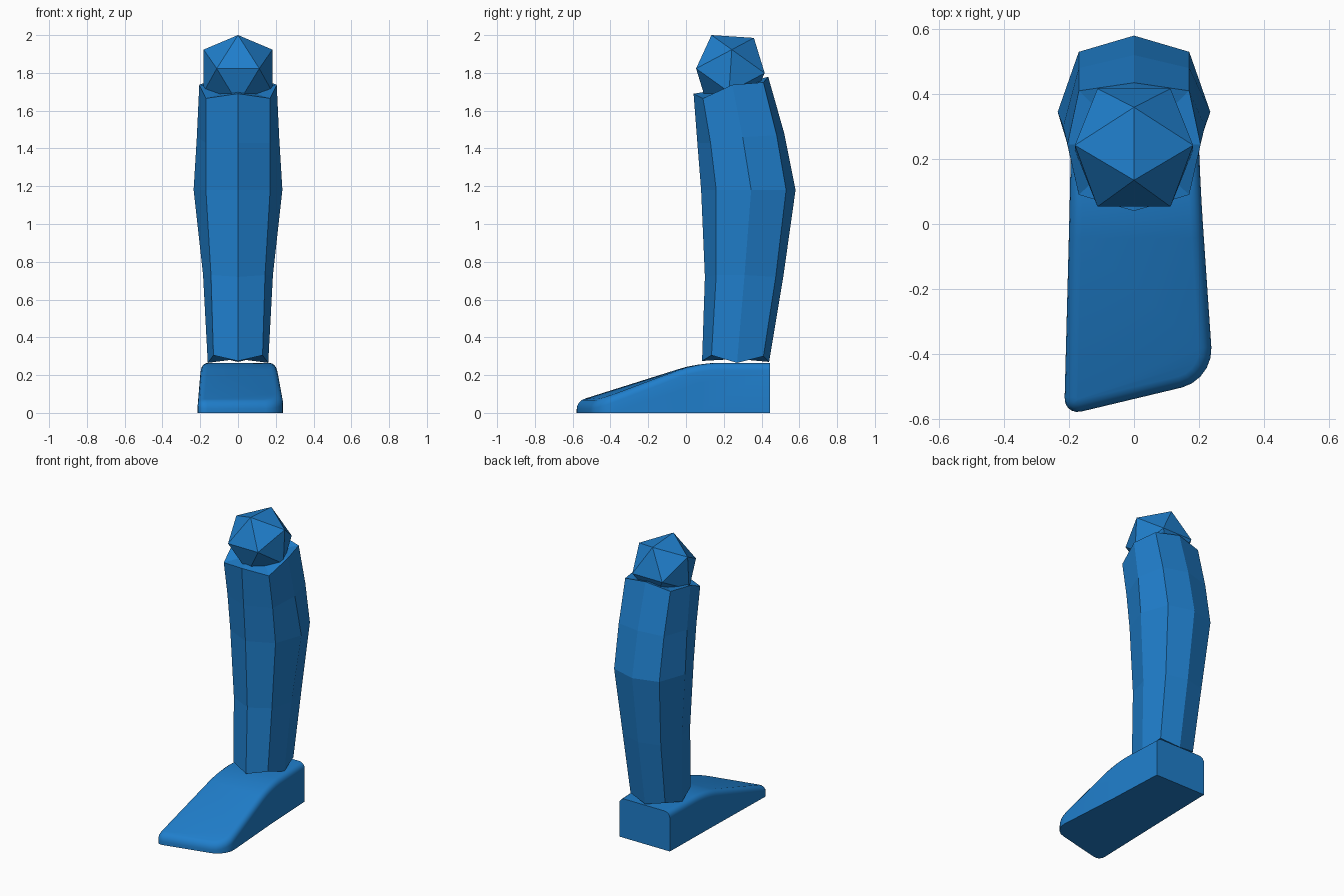
import bpy, bmesh, math
from mathutils import Matrix, Vector

if "Cube" in bpy.data.objects:
    bpy.data.objects.remove(bpy.data.objects["Cube"])

blue = bpy.data.materials.new("blue")
blue.diffuse_color = (0.014, 0.21, 0.6, 1)
blue.use_nodes = True
blue.node_tree.nodes["Principled BSDF"].inputs["Base Color"].default_value = blue.diffuse_color


def finish(bm, name, smooth=False):
    bmesh.ops.recalc_face_normals(bm, faces=bm.faces[:])
    me = bpy.data.meshes.new(name)
    bm.to_mesh(me)
    bm.free()
    ob = bpy.data.objects.new(name, me)
    bpy.context.collection.objects.link(ob)
    me.materials.append(blue)
    if smooth:
        bpy.ops.object.select_all(action='DESELECT')
        ob.select_set(True)
        bpy.context.view_layer.objects.active = ob
        bpy.ops.object.shade_smooth_by_angle(angle=math.radians(35))
    return ob


# Knee: tilted icosahedron
bm = bmesh.new()
bmesh.ops.create_icosphere(
    bm, subdivisions=1, radius=0.214,
    matrix=Matrix.Translation((0, 0.235, 1.811))
    @ Matrix.Rotation(math.radians(27.9), 4, 'X')
    @ Matrix.Rotation(math.radians(90), 4, 'Z'))
finish(bm, "knee_joint")

# Shin: eight-sided loft; each ring gives (y, z) from front to back,
# plus the half widths of the diagonal and the outer corners
rings = [
    ([(.085, .275), (.135, .305), (.27, .265), (.41, .30), (.44, .27)], .13, .16),
    ([(.10, .72), (.16, .73), (.31, .73), (.475, .72), (.515, .72)], .143, .185),
    ([(.08, 1.18), (.16, 1.18), (.345, 1.18), (.53, 1.18), (.58, 1.18)], .17, .235),
    ([(.06, 1.43), (.13, 1.43), (.30, 1.46), (.48, 1.47), (.52, 1.48)], .17, .218),
    ([(.04, 1.69), (.09, 1.665), (.245, 1.737), (.41, 1.75), (.435, 1.78)], .17, .205),
]
bm = bmesh.new()
loops = []
for pts, diag, outer in rings:
    xs = [0, diag, outer, diag, 0]
    right = [(x, y, z) for x, (y, z) in zip(xs, pts)]
    left = [(-x, y, z) for x, y, z in right[3:0:-1]]
    loops.append([bm.verts.new(p) for p in right + left])
for a, b in zip(loops, loops[1:]):
    for i in range(8):
        j = (i + 1) % 8
        bm.faces.new((a[i], a[j], b[j], b[i]))
for loop in (loops[0], loops[-1]):
    mid = bm.verts.new(sum((v.co for v in loop), Vector()) / 8)
    for i in range(8):
        bm.faces.new((loop[i], loop[(i + 1) % 8], mid))
finish(bm, "shin")

# Foot: wedge with (left x, left y, right x, right y, height) stations
stations = [(-.19, .445, .19, .445, .265),
            (-.198, .06, .208, .06, .265),
            (-.215, -.59, .245, -.48, .06)]
bm = bmesh.new()
secs = [[bm.verts.new(p) for p in ((lx, ly, 0), (rx, ry, 0), (rx, ry, h), (lx, ly, h))]
        for lx, ly, rx, ry, h in stations]
for a, b in zip(secs, secs[1:]):
    for i in range(4):
        j = (i + 1) % 4
        bm.faces.new((a[i], a[j], b[j], b[i]))
bm.faces.new(secs[0])
bm.faces.new(secs[-1])
bmesh.ops.recalc_face_normals(bm, faces=bm.faces[:])


def round_edges(edges, width, segs):
    bmesh.ops.bevel(bm, geom=edges, offset=width, offset_type='OFFSET', segments=segs,
                    profile=0.5, affect='EDGES', clamp_overlap=True)
    bm.normal_update()


# rounded toe corners, then the instep, then the upper rim
toe, instep = secs[2], secs[1]
left_edge = bm.edges.get((toe[0], toe[3]))
right_edge = bm.edges.get((toe[1], toe[2]))
ridge = bm.edges.get((instep[2], instep[3]))
round_edges([right_edge], 0.10, 5)
left_edge = [e for e in bm.edges if all(v.co.x < -.21 and v.co.y < -.55 for v in e.verts)]
round_edges(left_edge, 0.055, 5)
ridge = [e for e in bm.edges if all(abs(v.co.y - .06) < 1e-4 and v.co.z > .2 for v in e.verts)]
round_edges(ridge, 0.11, 4)
rim = []
for e in bm.edges:
    if len(e.link_faces) == 2:
        n = sorted((f.normal for f in e.link_faces), key=lambda v: v.z)
        if abs(n[0].z) < .35 and n[1].z > .6 and n[0].y < .9:
            rim.append(e)
round_edges(rim, 0.038, 4)
finish(bm, "foot", smooth=True)
